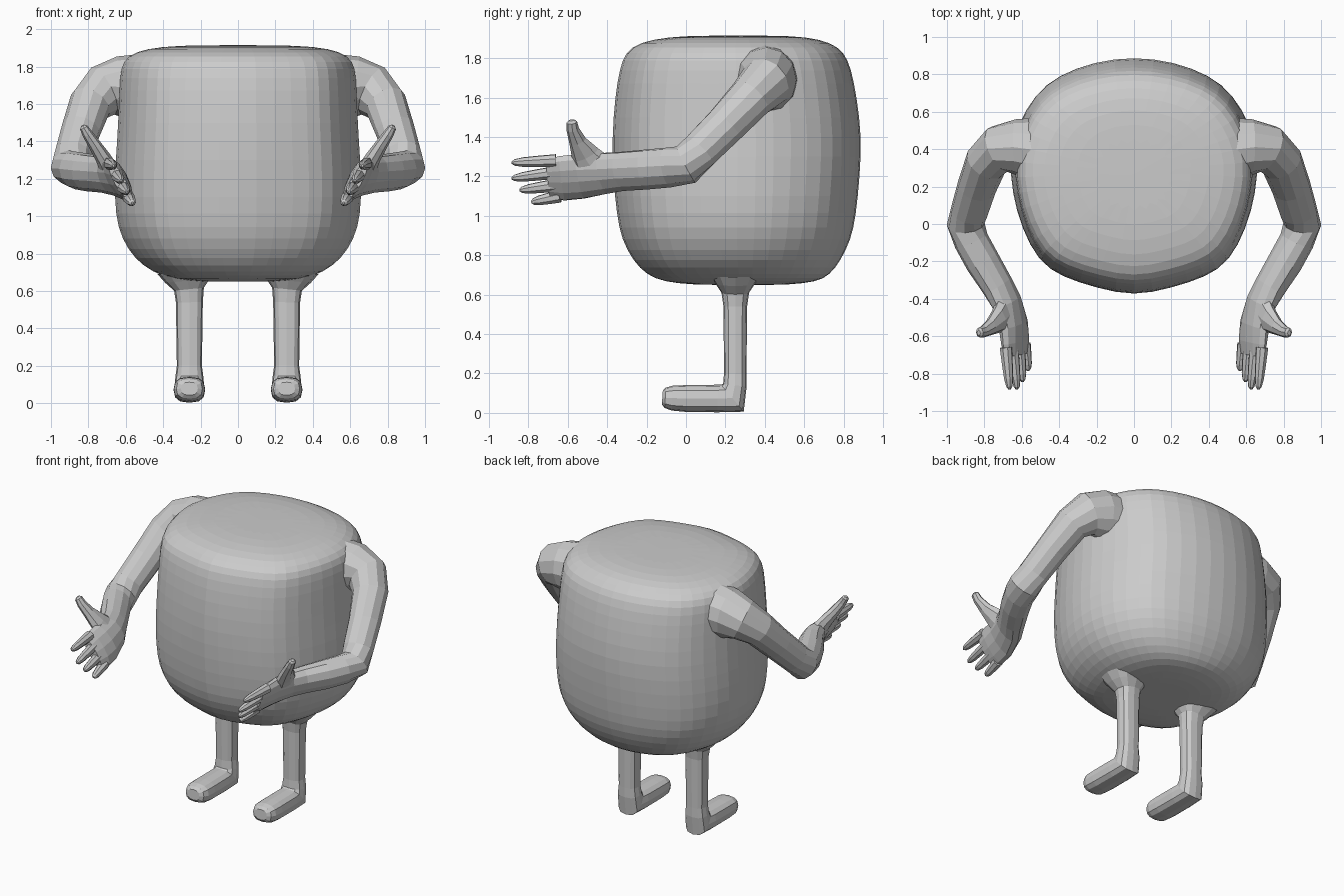
import bpy, bmesh, math
from mathutils import Vector

if "Cube" in bpy.data.objects:
    bpy.data.objects.remove(bpy.data.objects["Cube"], do_unlink=True)

GREY = (0.6, 0.6, 0.6, 1.0)
mat = bpy.data.materials.new("plain grey")
mat.use_nodes = True
mat.diffuse_color = GREY
mat.node_tree.nodes["Principled BSDF"].inputs["Base Color"].default_value = GREY


def loft(bm, rings):
    """Skin a list of closed rings and cap both ends."""
    loops = [[bm.verts.new(p) for p in ring] for ring in rings]
    n = len(loops[0])
    for a, b in zip(loops, loops[1:]):
        for i in range(n):
            j = (i + 1) % n
            bm.faces.new((a[i], a[j], b[j], b[i]))
    bm.faces.new(loops[0][::-1])
    bm.faces.new(loops[-1])


def tube(bm, stations, ref, sides=12, square=1.0):
    """Loft ovals along stations of (x, y, z, half width along ref, half thickness)."""
    pts = [Vector(s[:3]) for s in stations]
    rings = []
    for k, (p, s) in enumerate(zip(pts, stations)):
        d_in = (p - pts[max(k - 1, 0)]).normalized()
        d_out = (pts[min(k + 1, len(pts) - 1)] - p).normalized()
        t = (d_in + d_out).normalized()
        u = Vector(ref)
        u = (u - t * u.dot(t)).normalized()
        v = t.cross(u)
        ring = []
        for i in range(sides):
            a = math.tau * i / sides
            c, q = math.cos(a), math.sin(a)
            c = math.copysign(abs(c) ** square, c)
            q = math.copysign(abs(q) ** square, q)
            ring.append(p + u * c * s[3] + v * q * s[4])
        rings.append(ring)
    loft(bm, rings)


def finish(bm, name, mirrored=False, subdivide=0):
    bmesh.ops.recalc_face_normals(bm, faces=bm.faces)
    mesh = bpy.data.meshes.new(name)
    bm.to_mesh(mesh)
    bm.free()
    mesh.materials.append(mat)
    obj = bpy.data.objects.new(name, mesh)
    bpy.context.collection.objects.link(obj)
    if mirrored:
        obj.modifiers.new("mirror", "MIRROR")
    if subdivide:
        sub = obj.modifiers.new("subdivide", "SUBSURF")
        sub.levels = sub.render_levels = subdivide
    return obj


# Body: one plan outline scaled to each height
half_plan = [(0, -.385), (.2, -.34), (.39, -.28), (.51, -.2), (.6, -.02), (.65, .17),
             (.665, .36), (.62, .54), (.53, .7), (.41, .8), (.21, .875), (0, .9)]
plan = half_plan + [(-x, y) for x, y in half_plan[-2:0:-1]]
# height, half width, front, back
levels = [(.65, .08, .2, .4), (.65, .22, .03, .52), (.665, .36, -.12, .67),
          (.7, .46, -.21, .735), (.77, .56, -.28, .79), (.88, .63, -.34, .845),
          (1.0, .665, -.365, .87), (1.2, .67, -.385, .89), (1.4, .655, -.39, .9),
          (1.6, .645, -.375, .875), (1.75, .64, -.35, .845), (1.83, .625, -.32, .81),
          (1.88, .56, -.25, .74), (1.908, .42, -.1, .62), (1.915, .2, .08, .45)]
bm = bmesh.new()
loft(bm, [[(x * w / .665, f + (y + .385) / 1.285 * (b - f), z) for x, y in plan]
          for z, w, f, b in levels])
finish(bm, "body", subdivide=1)

# Arms: shoulder, elbow, forearm and flat palm
HAND = (.5, 0, .87)
bm = bmesh.new()
tube(bm, [(.5, .4, 1.69, .18, .17), (.63, .41, 1.69, .165, .15),
          (.72, .4, 1.67, .14, .13), (.79, .33, 1.6, .115, .115),
          (.84, .2, 1.46, .105, .105), (.88, .07, 1.33, .1, .1),
          (.9, 0, 1.26, .105, .1), (.87, -.09, 1.245, .105, .09),
          (.81, -.2, 1.235, .105, .09), (.73, -.33, 1.225, .105, .08),
          (.68, -.42, 1.215, .115, .07), (.645, -.54, 1.2, .13, .055),
          (.635, -.63, 1.19, .13, .045), (.63, -.7, 1.185, .115, .03)], HAND)
finish(bm, "arms", mirrored=True)

# Fingers: root and tip, from index to little finger
fingers = [((.685, -.66, 1.28), (.665, -.885, 1.27)),
           ((.65, -.66, 1.22), (.625, -.885, 1.19)),
           ((.615, -.66, 1.155), (.595, -.845, 1.13)),
           ((.585, -.64, 1.1), (.565, -.785, 1.07))]
bm = bmesh.new()
for root, tip in fingers:
    a, b = Vector(root), Vector(tip)
    tube(bm, [(*a.lerp(b, f), r, r) for f, r in
              ((0, .034), (.4, .03), (.75, .025), (.93, .017), (1, .006))], HAND, 8)
finish(bm, "fingers", mirrored=True)

# Thumbs
bm = bmesh.new()
tube(bm, [(.69, -.47, 1.25, .1, .05), (.72, -.51, 1.31, .075, .042),
          (.765, -.55, 1.38, .045, .034), (.805, -.575, 1.44, .032, .028),
          (.825, -.58, 1.475, .028, .022), (.83, -.582, 1.485, .014, .01)], (0, 1, 0), 8)
finish(bm, "thumbs", mirrored=True)

# Legs with feet: straight shin turned forward at the heel
bm = bmesh.new()
tube(bm, [(.27, .25, .69, .16, .13), (.27, .25, .655, .12, .1),
          (.262, .25, .61, .08, .07), (.26, .25, .54, .072, .06),
          (.26, .25, .2, .067, .057), (.26, .248, .14, .075, .06),
          (.26, .235, .075, .08, .09), (.26, .16, .073, .084, .07),
          (.26, 0, .073, .085, .068), (.26, -.07, .075, .083, .063),
          (.26, -.105, .077, .07, .052), (.26, -.12, .078, .045, .035)],
     (1, 0, 0), 12, .75)
finish(bm, "legs", mirrored=True)
